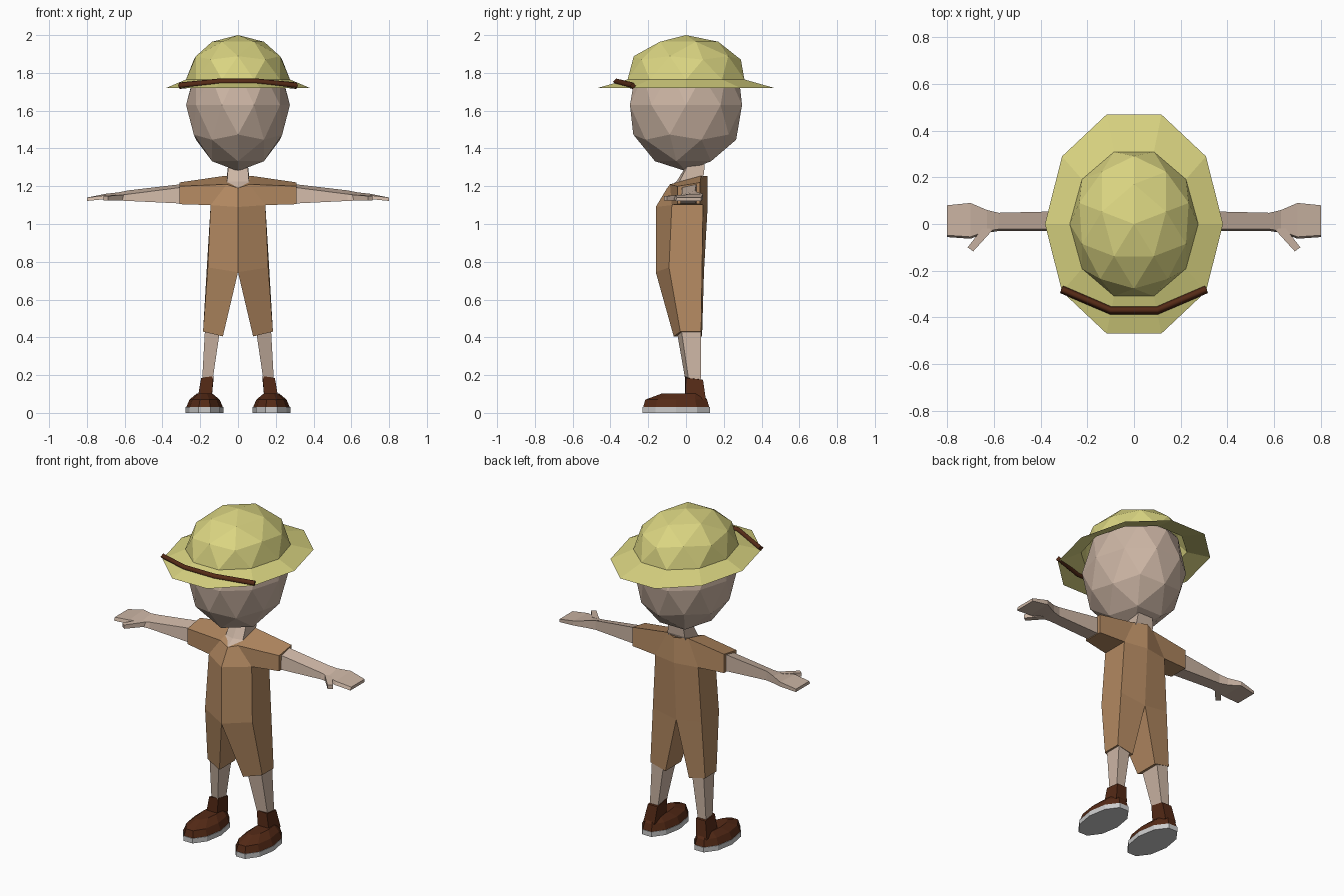
import bpy, bmesh, math
from mathutils import Matrix

if "Cube" in bpy.data.objects:
    bpy.data.objects.remove(bpy.data.objects["Cube"])


def material(name, rgb):
    m = bpy.data.materials.new(name)
    m.diffuse_color = (*rgb, 1)
    m.use_nodes = True
    m.node_tree.nodes["Principled BSDF"].inputs["Base Color"].default_value = m.diffuse_color
    return m


STRAW = material("straw", (0.70, 0.66, 0.22))
SKIN = material("skin", (0.60, 0.46, 0.37))
CLOTH = material("cloth", (0.45, 0.25, 0.12))
LEATHER = material("leather", (0.09, 0.023, 0.008))


def finish(name, bm, mat=None, mirror=False):
    bmesh.ops.recalc_face_normals(bm, faces=bm.faces)
    me = bpy.data.meshes.new(name)
    bm.to_mesh(me)
    bm.free()
    ob = bpy.data.objects.new(name, me)
    bpy.context.collection.objects.link(ob)
    if mat:
        me.materials.append(mat)
    if mirror:
        ob.modifiers.new("mirror", "MIRROR").use_clip = True
    return ob


def loft(name, rings, mat=None, mirror=True):
    bm = bmesh.new()
    rows = [[bm.verts.new(p) for p in r] for r in rings]
    n = len(rows[0])
    for a, b in zip(rows, rows[1:]):
        for i in range(n):
            j = (i + 1) % n
            bm.faces.new((a[i], a[j], b[j], b[i]))
    bm.faces.new(rows[0])
    bm.faces.new(rows[-1])
    return finish(name, bm, mat, mirror)


def decagon(cx, cy, rx, ry, z):
    return [(cx + rx * math.cos(i * math.pi / 5), cy + ry * math.sin(i * math.pi / 5), z)
            for i in range(10)]


def ball(rx, ry, rz, z):
    bm = bmesh.new()
    bmesh.ops.create_icosphere(bm, subdivisions=2, radius=1)
    bm.transform(Matrix.Translation((0, 0, z)) @ Matrix.Diagonal((rx, ry, rz, 1))
                 @ Matrix.Rotation(math.pi / 2, 4, 'Z'))
    return bm


# Head
finish("head", ball(0.275, 0.312, 0.35, 1.63), SKIN)

# Hat: half ball whose open rim is extruded into the brim
bm = ball(0.275, 0.325, 0.235, 1.765)
bmesh.ops.delete(bm, geom=[v for v in bm.verts if v.co.z < 1.76], context='VERTS')
rim = [e for e in bm.edges if e.is_boundary]
out = bmesh.ops.extrude_edge_only(bm, edges=rim)["geom"]
for v in out:
    if isinstance(v, bmesh.types.BMVert):
        v.co = (v.co.x * 1.385, v.co.y * 1.515, 1.72)
finish("hat", bm, STRAW)

# Strap across the front of the brim
cu = bpy.data.curves.new("hat_strap", 'CURVE')
cu.dimensions = '3D'
cu.bevel_depth = 0.017
cu.bevel_resolution = 0
cu.use_fill_caps = True
sp = cu.splines.new('POLY')
sp.points.add(3)
path = [(-0.31, -0.28, 1.732), (-0.10, -0.37, 1.753), (0.10, -0.37, 1.753), (0.31, -0.28, 1.732)]
for p, co in zip(sp.points, path):
    p.co = (*co, 1)
cu.materials.append(LEATHER)
bpy.context.collection.objects.link(bpy.data.objects.new("hat_strap", cu))

# Neck
loft("neck", [
    [(-.06, -.07, 1.19), (0, -.098, 1.192), (.06, -.07, 1.19), (.06, .085, 1.24), (-.06, .085, 1.24)],
    [(-.058, -.035, 1.225), (0, -.05, 1.225), (.058, -.035, 1.225), (.058, .095, 1.265), (-.058, .095, 1.265)],
    [(-.05, .02, 1.33), (0, .015, 1.33), (.05, .02, 1.33), (.05, .10, 1.33), (-.05, .10, 1.33)],
], SKIN, mirror=False)

# Suit: half body mirrored (neckline, underarm, sleeve end, hip, trouser hem)
V = dict(
    A0=(0, -.10, 1.19), A1=(.06, -.085, 1.21), A2=(.07, .08, 1.255), A3=(0, .115, 1.255),
    B0=(0, -.16, 1.09), B1=(.145, -.075, 1.10), B2=(.145, .09, 1.10), B3=(0, .115, 1.10),
    S0=(.31, -.045, 1.20), S1=(.31, .075, 1.22), S2=(.31, .075, 1.105), S3=(.31, -.045, 1.105),
    H0=(0, -.16, .745), H1=(.16, -.09, .77), H2=(.165, .085, .77), H3=(0, .095, .745),
    L0=(.08, -.065, .405), L1=(.185, -.03, .43), L2=(.185, .08, .43), L3=(.08, .085, .405))
F = """A0 A1 B1 B0;A1 S0 S3 B1;A1 A2 S1 S0;A2 A3 B3 B2;A2 B2 S2 S1;B1 S3 S2 B2;S0 S1 S2 S3;
B0 B1 H1 H0;B1 B2 H2 H1;B2 B3 H3 H2;H0 H1 L1 L0;H1 H2 L2 L1;H2 H3 L3 L2;H3 H0 L0 L3;
L0 L1 L2 L3;A0 A1 A2 A3"""
bm = bmesh.new()
V = {k: bm.verts.new(p) for k, p in V.items()}
for f in F.split(";"):
    bm.faces.new([V[k] for k in f.split()])
finish("suit", bm, CLOTH, mirror=True)

# Arms and hands: four-sided sections along x (front-top, back-top, back-bottom, front-bottom)
sections = [
    (.29, -.022, .055, 1.195, 1.212, 1.108),
    (.58, -.022, .048, 1.158, 1.178, 1.122),
    (.63, -.030, .060, 1.152, 1.168, 1.124),
    (.70, -.055, .090, 1.152, 1.160, 1.132),
    (.80, -.048, .080, 1.140, 1.140, 1.122),
]
loft("arm", [[(x, f, zf), (x, b, zb), (x, b, lo), (x, f - .008, lo)]
             for x, f, b, zf, zb, lo in sections], SKIN)
loft("thumb", [
    [(.60, -.02, 1.125), (.65, -.02, 1.125), (.65, -.02, 1.155), (.60, -.02, 1.155)],
    [(.688, -.117, 1.125), (.712, -.10, 1.125), (.712, -.10, 1.148), (.688, -.117, 1.148)],
], SKIN)

# Shins
loft("shin", [
    [(.095, -.05, .44), (.175, -.025, .44), (.175, .08, .44), (.095, .08, .44)],
    [(.135, -.003, .17), (.19, .015, .17), (.19, .078, .17), (.135, .078, .17)],
], SKIN)

# Boots: ankle, upper and grey sole
loft("boot_ankle", [
    [(.13, -.005, .195), (.195, .0, .185), (.195, .09, .175), (.13, .09, .175)],
    [(.14, -.005, .07), (.215, -.005, .07), (.215, .105, .07), (.14, .105, .07)],
], LEATHER)
loft("boot_upper", [
    decagon(.177, -.052, .097, .184, .03),
    decagon(.177, -.052, .080, .172, .07),
    decagon(.177, -.020, .042, .115, .102),
], LEATHER)
loft("boot_sole", [decagon(.177, -.052, .1, .187, z) for z in (0, .03)])
